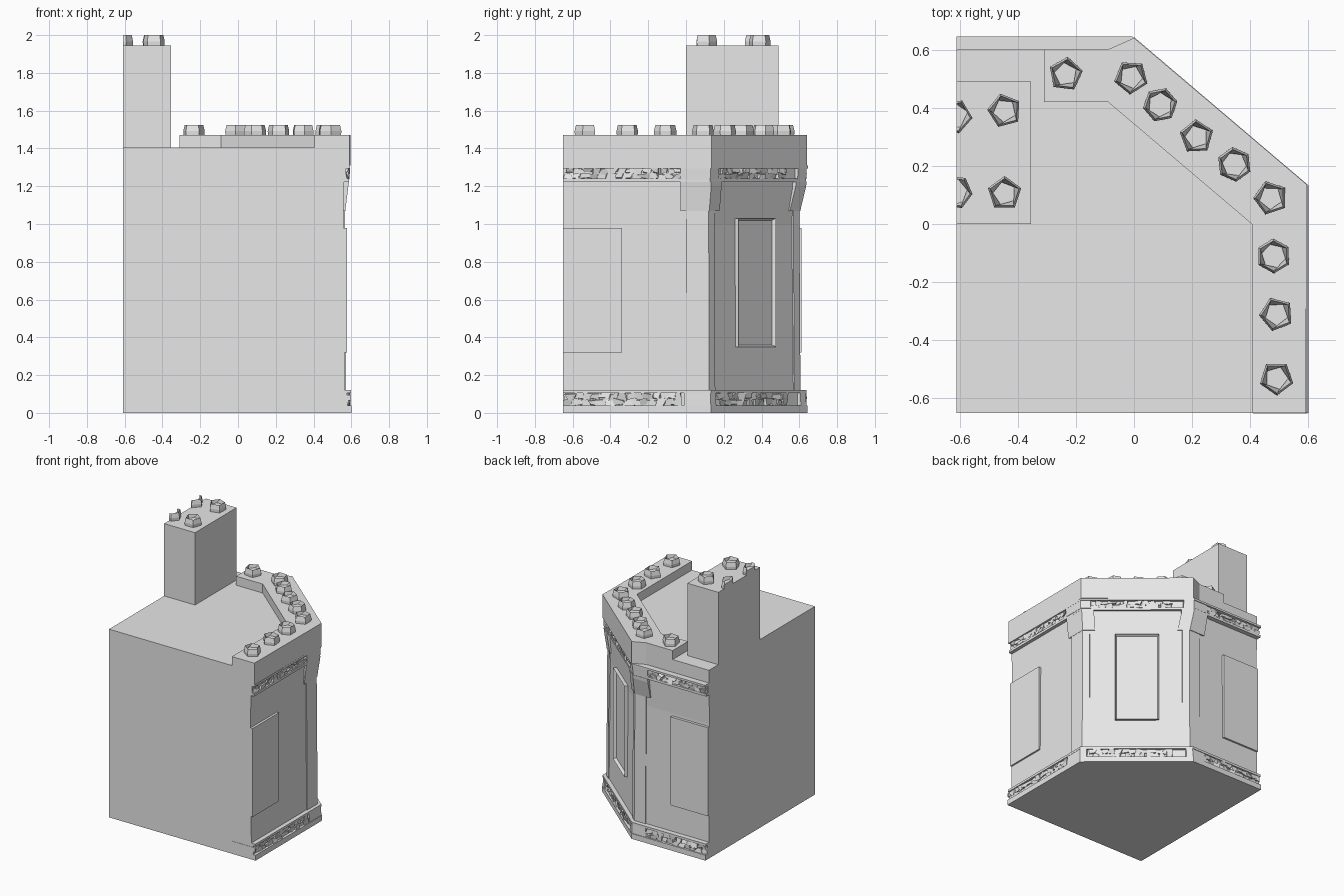
import bpy, bmesh, random
from math import cos, sin, pi, radians
from mathutils import Matrix, Vector

random.seed(4)
cube = bpy.data.objects.get("Cube")
if cube:
    bpy.data.objects.remove(cube)

stone = bpy.data.materials.new("pale_grey_stone")
stone.use_nodes = True
stone.diffuse_color = (0.8, 0.8, 0.8, 1)
stone.node_tree.nodes["Principled BSDF"].inputs["Base Color"].default_value = (0.8, 0.8, 0.8, 1)

LEFT, FRONT = -0.61, -0.65          # the two flat cut planes
NX, NY = 0.648, 0.762               # outward normal of the chamfered wall


def finish(bm, name):
    bmesh.ops.recalc_face_normals(bm, faces=bm.faces)
    mesh = bpy.data.meshes.new(name)
    bm.to_mesh(mesh)
    bm.free()
    mesh.materials.append(stone)
    ob = bpy.data.objects.new(name, mesh)
    bpy.context.collection.objects.link(ob)
    return ob


def add_loft(bm, rings):
    loops = [[bm.verts.new(p) for p in ring] for ring in rings]
    n = len(loops[0])
    for lo, hi in zip(loops, loops[1:]):
        for i in range(n):
            j = (i + 1) % n
            bm.faces.new((lo[i], lo[j], hi[j], hi[i]))
    bm.faces.new(loops[0][::-1])
    return bm.faces.new(loops[-1])


def loft(name, rings):
    bm = bmesh.new()
    add_loft(bm, rings)
    return finish(bm, name)


def prism(name, pts, z0, z1):
    return loft(name, [[(x, y, z) for x, y in pts] for z in (z0, z1)])


def plan(x, y, c):
    """Footprint with right wall x, back wall y and chamfer distance c."""
    return [(LEFT, FRONT), (x, FRONT), (x, (c - x * NX) / NY), ((c - y * NY) / NX, y), (LEFT, y)]


def corner(name, side, levels, along, round_by):
    """Solid wrapped round one end of the chamfer, lofted through the levels."""
    rings = []
    for z, x, y, c in levels:
        p = plan(x, y, c)
        if side == "right":
            a = Vector(p[2])
            pts = [(x, along), a, a + Vector((-NY, NX)) * round_by, (0.4, 0.05)]
        else:
            a = Vector(p[3])
            pts = [a + Vector((NY, -NX)) * round_by, a, (along, y), (-0.05, 0.4)]
        rings.append([(q[0], q[1], z) for q in pts])
    return loft(name, rings)


# Wall frames: local x runs along the wall, local y points outward
def wall_frame(nx, ny):
    return Matrix(((-ny, nx, 0), (nx, ny, 0), (0, 0, 1))).to_4x4()


WALLS = {"right": wall_frame(1, 0), "chamfer": wall_frame(NX, NY), "back": wall_frame(0, 1)}


def panel(name, wall, u0, u1, n0, n1, z0, z1, border=0, depth=0):
    bm = bmesh.new()
    ring = [(u0, z0), (u1, z0), (u1, z1), (u0, z1)]
    front = add_loft(bm, [[(u, n, z) for u, z in ring] for n in (n0, n1)])
    if border:
        bmesh.ops.inset_individual(bm, faces=[front], thickness=border)
        bmesh.ops.inset_individual(bm, faces=[front], thickness=0.015)
        for v in front.verts:
            v.co.y -= depth
    bm.transform(WALLS[wall])
    return finish(bm, name)


def rubble(name, wall, u0, u1, n, z0, z1):
    """Strip of small jagged stones in two staggered courses."""
    bm = bmesh.new()
    count = max(2, round((u1 - u0) / 0.045))
    w, h = (u1 - u0) / count, (z1 - z0) / 2
    for row in range(2):
        for i in range(count):
            a = u0 + w * i + (w * 0.4 if row and i < count - 1 else 0)
            b, zz = a + w, z0 + h * row
            ring = [(a, zz), (b, zz), (b, zz + h), (a, zz + h)]
            tip = [(u + random.uniform(-0.3, 0.3) * w, n + random.uniform(-0.012, 0.008),
                    z + random.uniform(-0.3, 0.3) * h) for u, z in ring]
            for k, t in enumerate(tip):     # keep stones inside the cut planes
                tip[k] = (min(max(t[0], u0), u1), t[1], min(max(t[2], z0), z1))
            add_loft(bm, [[(u, n - 0.03, z) for u, z in ring], tip])
    bm.transform(WALLS[wall])
    return finish(bm, name)


# Main body, slightly tapering inward above the plinth
body_levels = [(0, 0.565, 0.6, 0.458), (0.12, 0.565, 0.6, 0.458),
               (1.0, 0.558, 0.592, 0.45), (1.22, 0.562, 0.6, 0.462), (1.405, 0.562, 0.6, 0.462)]
loft("main_body", [[(px, py, z) for px, py in plan(x, y, c)] for z, x, y, c in body_levels])

# Plinth and cornice: two ledges each with a recessed band between
prism("plinth_base", plan(0.6, 0.642, 0.49), 0, 0.04)
prism("plinth_band", plan(0.578, 0.615, 0.468), 0.04, 0.105)
prism("plinth_lip", plan(0.597, 0.638, 0.487), 0.105, 0.122)
prism("cornice_lower_ledge", plan(0.588, 0.635, 0.478), 1.222, 1.24)
prism("cornice_band", plan(0.572, 0.612, 0.465), 1.24, 1.295)
prism("cornice_upper_ledge", plan(0.594, 0.645, 0.487), 1.295, 1.31)

# Rubble strips in the bands
SPANS = {"right": (FRONT, -0.02, 0.588, 0.583), "chamfer": (-0.33, 0.27, 0.48, 0.476),
         "back": (0.1, -LEFT, 0.632, 0.632)}
for wall, (u0, u1, low, high) in SPANS.items():
    rubble("plinth_rubble_" + wall, wall, u0, u1, low, 0.038, 0.107)
    rubble("cornice_rubble_" + wall, wall, u0, u1, high, 1.238, 1.297)
prism("plinth_rubble_end", [(0.41, FRONT - 0.002), (0.597, FRONT - 0.002),
                            (0.597, FRONT + 0.01), (0.41, FRONT + 0.01)], 0.065, 0.095)

# Corner pilasters, flared brackets and solid blocks at both ends of the chamfer
for side, near, far in (("right", 0.0, -0.03), ("back", -0.09, -0.13)):
    corner(side + "_pilaster", side,
           [(0.12, 0.572, 0.606, 0.464), (1.1, 0.566, 0.6, 0.458)], near, 0.05)
    corner(side + "_bracket", side,
           [(1.07, 0.568, 0.605, 0.462), (1.2, 0.584, 0.636, 0.48),
            (1.225, 0.588, 0.638, 0.482)], far, 0.085)
    corner(side + "_cornice_block", side,
           [(1.235, 0.59, 0.636, 0.48), (1.31, 0.594, 0.64, 0.484)], far, 0.07)
    corner(side + "_plinth_block", side,
           [(0.03, 0.597, 0.638, 0.487), (0.11, 0.595, 0.634, 0.484)], far + 0.02, 0.045)

# Wall panels and the recessed chamfer window
panel("right_wall_panel", "right", FRONT, -0.34, 0.55, 0.576, 0.32, 0.98)
panel("back_wall_panel", "back", 0.3, -LEFT, 0.58, 0.612, 0.32, 0.98)
panel("chamfer_window", "chamfer", -0.13, 0.175, 0.44, 0.476, 0.35, 1.03, 0.06, 0.02)

# Cap above the cornice and the raised parapet
rim = [(0.59, FRONT), (0.595, 0.135), (0.0, 0.64), (-0.09, 0.6)]
prism("cap", [(LEFT, FRONT)] + rim + [(LEFT, 0.6)], 1.31, 1.405)
prism("parapet", [(0.405, FRONT)] + rim +
      [(-0.31, 0.6), (-0.31, 0.42), (-0.09, 0.42), (0.405, 0.0)], 1.40, 1.472)

# Chimney block
prism("chimney", [(LEFT, 0), (-0.355, 0), (-0.355, 0.49), (LEFT, 0.49)], 1.3, 1.945)


def stud(name, x, y, z):
    bm = bmesh.new()
    sides, turn = random.choice((5, 6)), random.uniform(0, pi)
    rings = []
    for r, h in ((0.058, -0.005), (0.06, 0.02), (0.052, 0.053)):
        rings.append([(x + r * cos(turn + 2 * pi * i / sides),
                       y + r * sin(turn + 2 * pi * i / sides), z + h) for i in range(sides)])
    top = add_loft(bm, rings)
    bmesh.ops.inset_individual(bm, faces=[top], thickness=0.014)
    bmesh.ops.inset_individual(bm, faces=[top], thickness=0.006)
    spin = Matrix.Rotation(radians(25), 4, "Z")
    mid = top.calc_center_median()
    for v in top.verts:
        v.co = mid + spin @ (v.co - mid) - Vector((0, 0, 0.025))
    # Trim studs that cross the left cut plane
    cut = bmesh.ops.bisect_plane(bm, geom=bm.verts[:] + bm.edges[:] + bm.faces[:],
                                 plane_co=(LEFT, 0, 0), plane_no=(-1, 0, 0), clear_outer=True)
    edges = [e for e in cut["geom_cut"] if isinstance(e, bmesh.types.BMEdge)]
    if edges:
        bmesh.ops.holes_fill(bm, edges=edges)
    return finish(bm, name)


parapet_studs = [(-0.235, 0.515), (-0.01, 0.505), (0.09, 0.41), (0.215, 0.3), (0.345, 0.205),
                 (0.47, 0.09), (0.48, -0.11), (0.49, -0.31), (0.49, -0.53)]
for i, (x, y) in enumerate(parapet_studs):
    stud(f"parapet_stud_{i + 1}", x, y, 1.472)
for i, (x, y) in enumerate([(-0.445, 0.39), (-0.445, 0.105), (-0.615, 0.37), (-0.615, 0.11)]):
    stud(f"chimney_stud_{i + 1}", x, y, 1.947)
